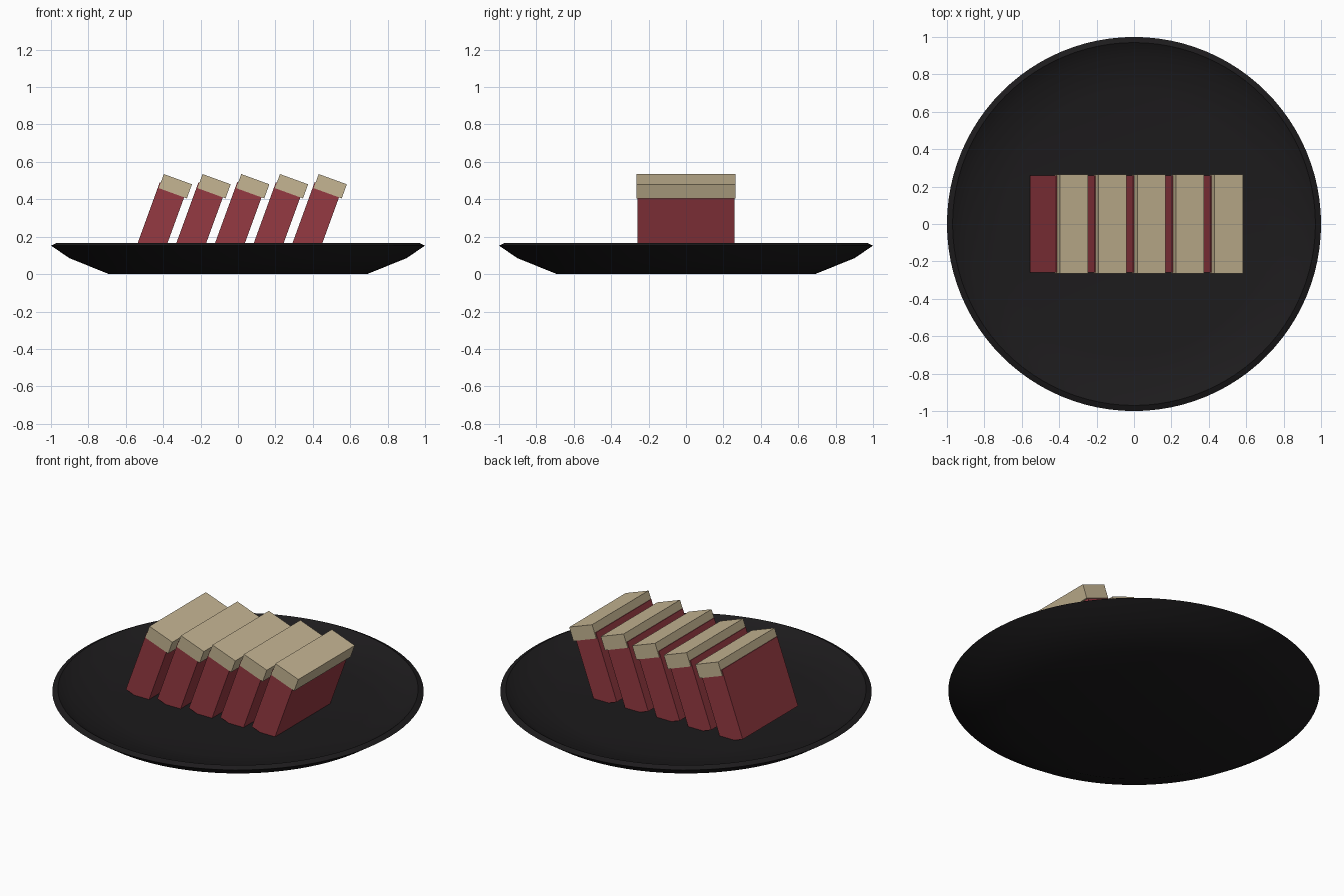
import bpy, bmesh
from math import radians
from mathutils import Matrix

if "Cube" in bpy.data.objects:
    bpy.data.objects.remove(bpy.data.objects["Cube"])


def material(name, rgb):
    m = bpy.data.materials.new(name)
    m.diffuse_color = (*rgb, 1)
    m.use_nodes = True
    m.node_tree.nodes["Principled BSDF"].inputs["Base Color"].default_value = m.diffuse_color
    return m


def finish(name, bm, mat):
    me = bpy.data.meshes.new(name)
    bmesh.ops.recalc_face_normals(bm, faces=bm.faces)
    bm.to_mesh(me)
    bm.free()
    me.materials.append(mat)
    ob = bpy.data.objects.new(name, me)
    bpy.context.collection.objects.link(ob)
    return ob


def tilted_box(name, centre, size, tilt, mat):
    bm = bmesh.new()
    bmesh.ops.create_cube(bm, size=1)
    bmesh.ops.scale(bm, vec=size, verts=bm.verts)
    ob = finish(name, bm, mat)
    ob.location = centre
    ob.rotation_euler = (0, tilt, 0)
    return ob


black = material("black_glaze", (0.012, 0.011, 0.012))
red = material("red_meat", (0.30, 0.042, 0.055))
tan = material("tan_fat", (0.56, 0.46, 0.29))

# Shallow round plate: a revolved closed profile
profile = [(0, 0), (0.69, 0), (0.90, 0.085), (1.0, 0.152), (0.97, 0.167),
           (0.90, 0.125), (0.70, 0.096), (0, 0.096)]
bm = bmesh.new()
verts = [bm.verts.new((r, 0, z)) for r, z in profile]
edges = [bm.edges.new(pair) for pair in zip(verts, verts[1:])]
bmesh.ops.spin(bm, geom=verts + edges, cent=(0, 0, 0), axis=(0, 0, 1),
               angle=radians(360), steps=96)
bmesh.ops.remove_doubles(bm, verts=bm.verts, dist=0.0005)
plate = finish("plate", bm, black)
bpy.context.view_layer.objects.active = plate
plate.select_set(True)
bpy.ops.object.shade_smooth_by_angle(angle=radians(35))

# Five leaning slices, each a red body with a tan strip on top
tilt = radians(20)
for i in range(5):
    x = (i - 2) * 0.207
    tilted_box(f"slice_body_{i + 1}", (x - 0.002, 0, 0.278), (0.15, 0.52, 0.40), tilt, red)
    tilted_box(f"slice_rind_{i + 1}", (x + 0.079, 0, 0.470), (0.16, 0.53, 0.08), tilt, tan)
